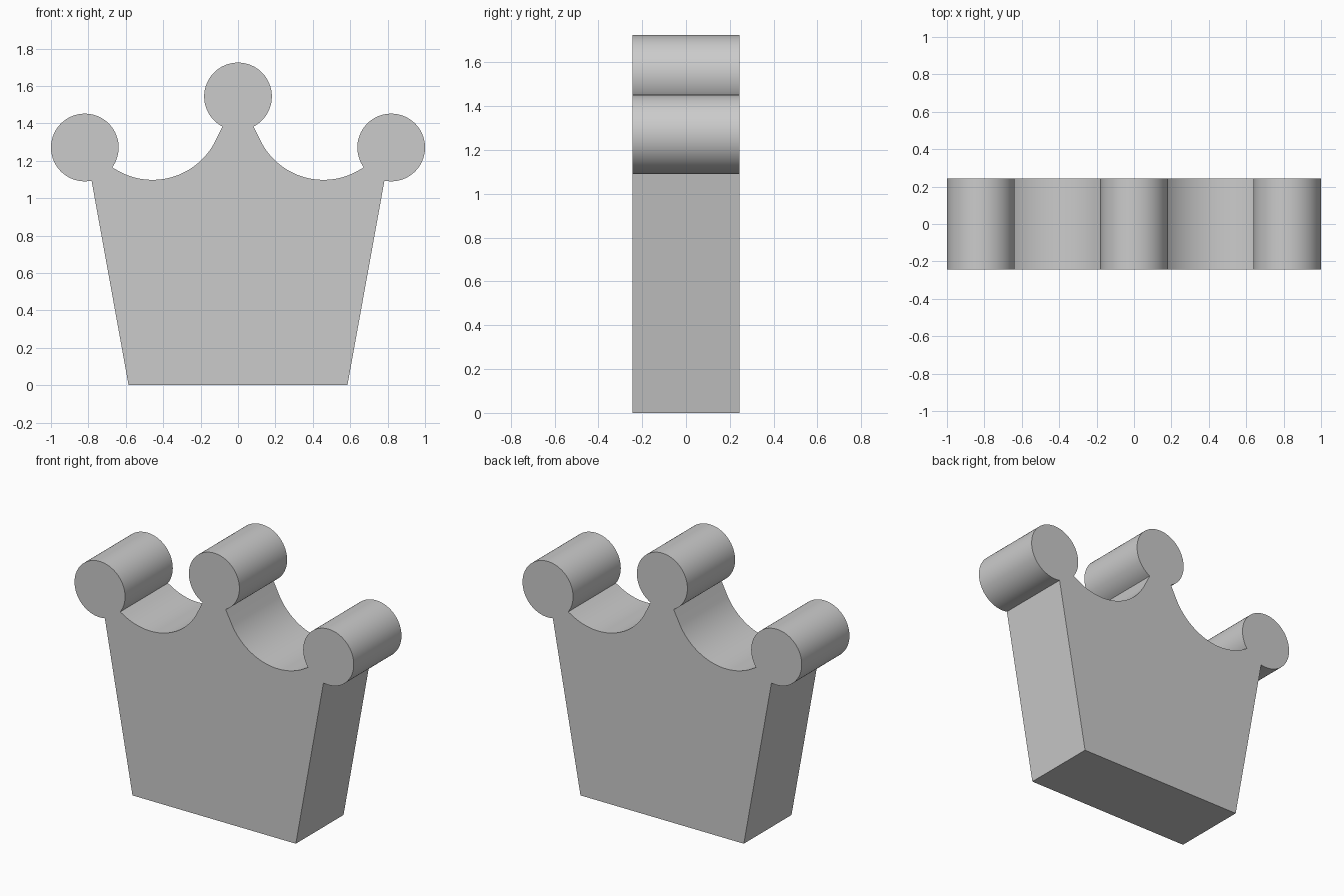
import bpy, bmesh, math

if "Cube" in bpy.data.objects:
    bpy.data.objects.remove(bpy.data.objects["Cube"])

HALF_DEPTH = 0.244
BALL_R = 0.181


def arc(cx, cz, r, start, end, steps):
    """Points on an arc in the XZ plane, angles in degrees."""
    out = []
    for i in range(steps + 1):
        a = math.radians(start + (end - start) * i / steps)
        out.append((cx + r * math.cos(a), cz + r * math.sin(a)))
    return out


# Right half of the outline, from the base up to the top centre
half = [(0.585, 0.0)]
half += arc(0.819, 1.271, BALL_R, -101.5, 216, 64)        # side ball
half += arc(0.457, 1.473, 0.375, -55.2, -151, 32)[1:]     # scooped valley
half += arc(0.0, 1.544, BALL_R, -62.9, 90, 32)            # centre ball

# Mirror to the left half, sharing the top point
outline = half + [(-x, z) for x, z in reversed(half[:-1])]

# Extrude the outline through the depth
bm = bmesh.new()
face = bm.faces.new([bm.verts.new((x, -HALF_DEPTH, z)) for x, z in outline])
ext = bmesh.ops.extrude_face_region(bm, geom=[face], use_keep_orig=True)
moved = [g for g in ext["geom"] if isinstance(g, bmesh.types.BMVert)]
bmesh.ops.translate(bm, verts=moved, vec=(0, 2 * HALF_DEPTH, 0))
bmesh.ops.recalc_face_normals(bm, faces=bm.faces)

mesh = bpy.data.meshes.new("crown_body")
bm.to_mesh(mesh)
bm.free()
crown = bpy.data.objects.new("crown_body", mesh)
bpy.context.collection.objects.link(crown)

# Smooth curved walls, crisp corners
bpy.context.view_layer.objects.active = crown
crown.select_set(True)
bpy.ops.object.shade_smooth_by_angle(angle=math.radians(25))
